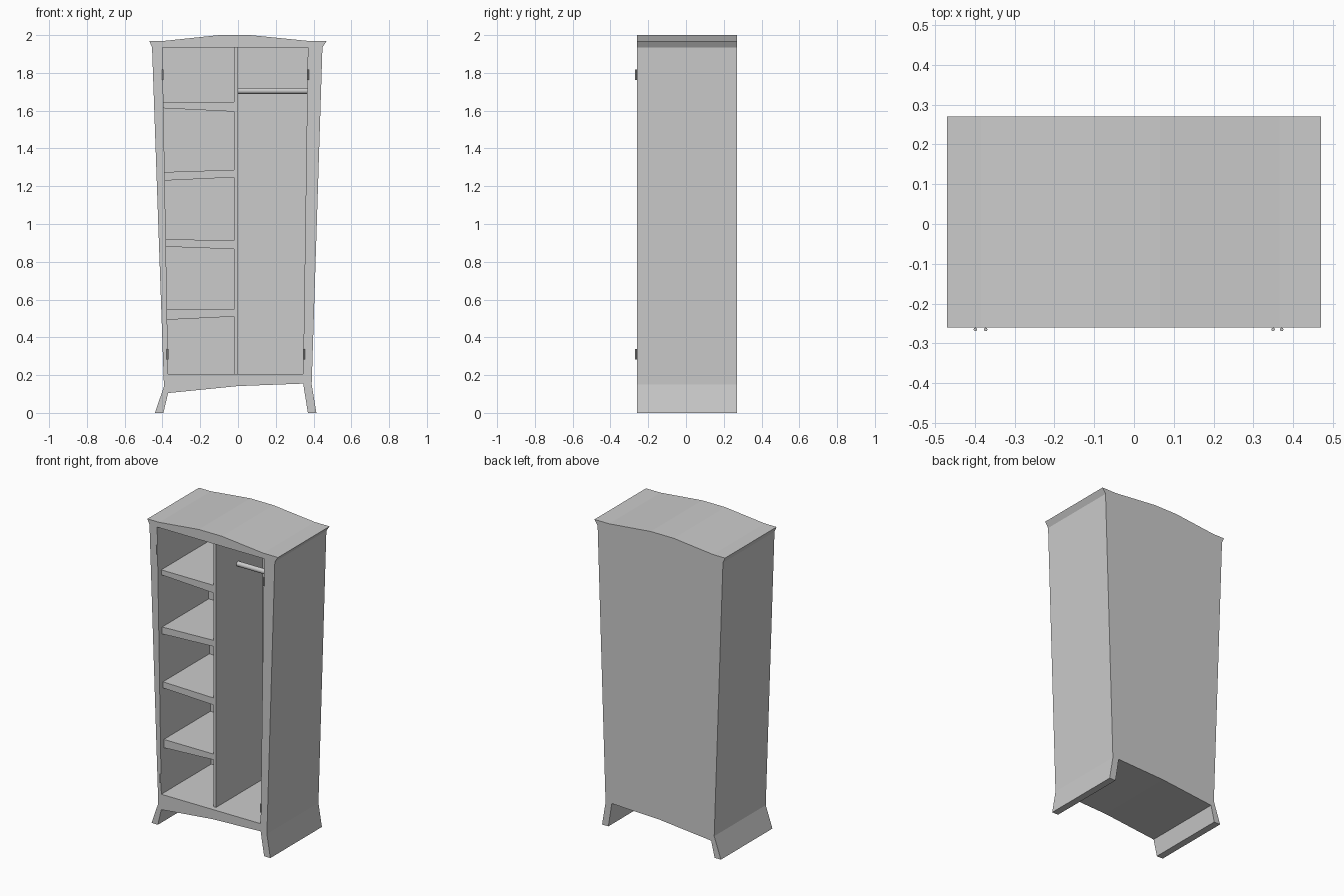
import bpy, bmesh, math

if "Cube" in bpy.data.objects:
    bpy.data.objects.remove(bpy.data.objects["Cube"])

FRONT, BACK, INNER_BACK, RECESS = -0.26, 0.27, 0.253, -0.225
Z_LOW, Z_HIGH = 0.205, 1.935


def finish(name, bm):
    bmesh.ops.recalc_face_normals(bm, faces=bm.faces)
    mesh = bpy.data.meshes.new(name)
    bm.to_mesh(mesh)
    bm.free()
    ob = bpy.data.objects.new(name, mesh)
    bpy.context.collection.objects.link(ob)
    return ob


def loop(bm, pts, y):
    return [bm.verts.new((x, y, z)) for x, z in pts]


def bridge(bm, a, b):
    n = len(a)
    for i in range(n):
        j = (i + 1) % n
        bm.faces.new((a[i], a[j], b[j], b[i]))


def prism(name, pts, y0, y1):
    bm = bmesh.new()
    a, b = loop(bm, pts, y0), loop(bm, pts, y1)
    bm.faces.new(a)
    bm.faces.new(b)
    bridge(bm, a, b)
    return finish(name, bm)


def cylinder(name, p, radius, length, rot, sides):
    bpy.ops.mesh.primitive_cylinder_add(vertices=sides, radius=radius, depth=length,
                                        location=p, rotation=rot)
    ob = bpy.context.object
    ob.name = name
    bpy.ops.object.shade_smooth_by_angle(angle=math.radians(40))


# x of the tapering inner walls at height z
def wall_left(z):
    return -0.37 - 0.03 * (z - Z_LOW) / (Z_HIGH - Z_LOW)


def wall_right(z):
    return 0.345 + 0.025 * (z - Z_LOW) / (Z_HIGH - Z_LOW)


# Carcass: silhouette with splayed feet and arched top, hollowed from the front
outer = [(-0.44, 0), (-0.392, 0.14), (-0.455, 1.935), (-0.47, 1.97), (-0.385, 1.97),
         (-0.10, 2.0), (0.065, 2.0), (0.365, 1.97), (0.47, 1.97), (0.447, 1.935),
         (0.39, 0.15), (0.415, 0), (0.37, 0), (0.345, 0.155), (0, 0.142),
         (-0.37, 0.105), (-0.395, 0)]
opening = [(wall_left(Z_LOW), Z_LOW), (wall_left(Z_HIGH), Z_HIGH),
           (wall_right(Z_HIGH), Z_HIGH), (wall_right(Z_LOW), Z_LOW)]
bm = bmesh.new()
of, ob_ = loop(bm, outer, FRONT), loop(bm, outer, BACK)
nf, nb = loop(bm, opening, FRONT), loop(bm, opening, INNER_BACK)
rim = [bm.edges.new((lp[i], lp[i - 1])) for lp in (of, nf) for i in range(len(lp))]
bmesh.ops.triangle_fill(bm, use_beauty=True, edges=rim, normal=(0, -1, 0))
bridge(bm, of, ob_)
bridge(bm, nf, nb)
bm.faces.new(ob_)
bm.faces.new(nb)
finish("carcass", bm)

# Centre divider
prism("divider", [(-0.02, Z_LOW), (0, Z_LOW), (0, Z_HIGH), (-0.02, Z_HIGH)],
      RECESS, INNER_BACK)

# Crooked shelves: top left, top right, bottom left, bottom right heights
for i, (tl, tr, bl, br) in enumerate([(1.645, 1.645, 1.613, 1.595),
                                      (1.275, 1.287, 1.23, 1.247),
                                      (0.92, 0.912, 0.88, 0.867),
                                      (0.547, 0.547, 0.493, 0.51)]):
    prism(f"shelf_{i + 1}", [(wall_left(tl), tl), (-0.02, tr), (-0.02, br), (wall_left(bl), bl)],
          RECESS, INNER_BACK)

# Hanging rail
cylinder("hanging_rail", (0.184, 0.0, 1.705), 0.016, 0.368, (0, math.pi / 2, 0), 24)

# Hinge pins on the front frame
for z in (0.31, 1.79):
    for side, x in (("left", wall_left(z) - 0.001), ("right", wall_right(z) + 0.003)):
        cylinder(f"hinge_{side}", (x, -0.265, z), 0.0045, 0.057, (0, 0, 0), 12)
